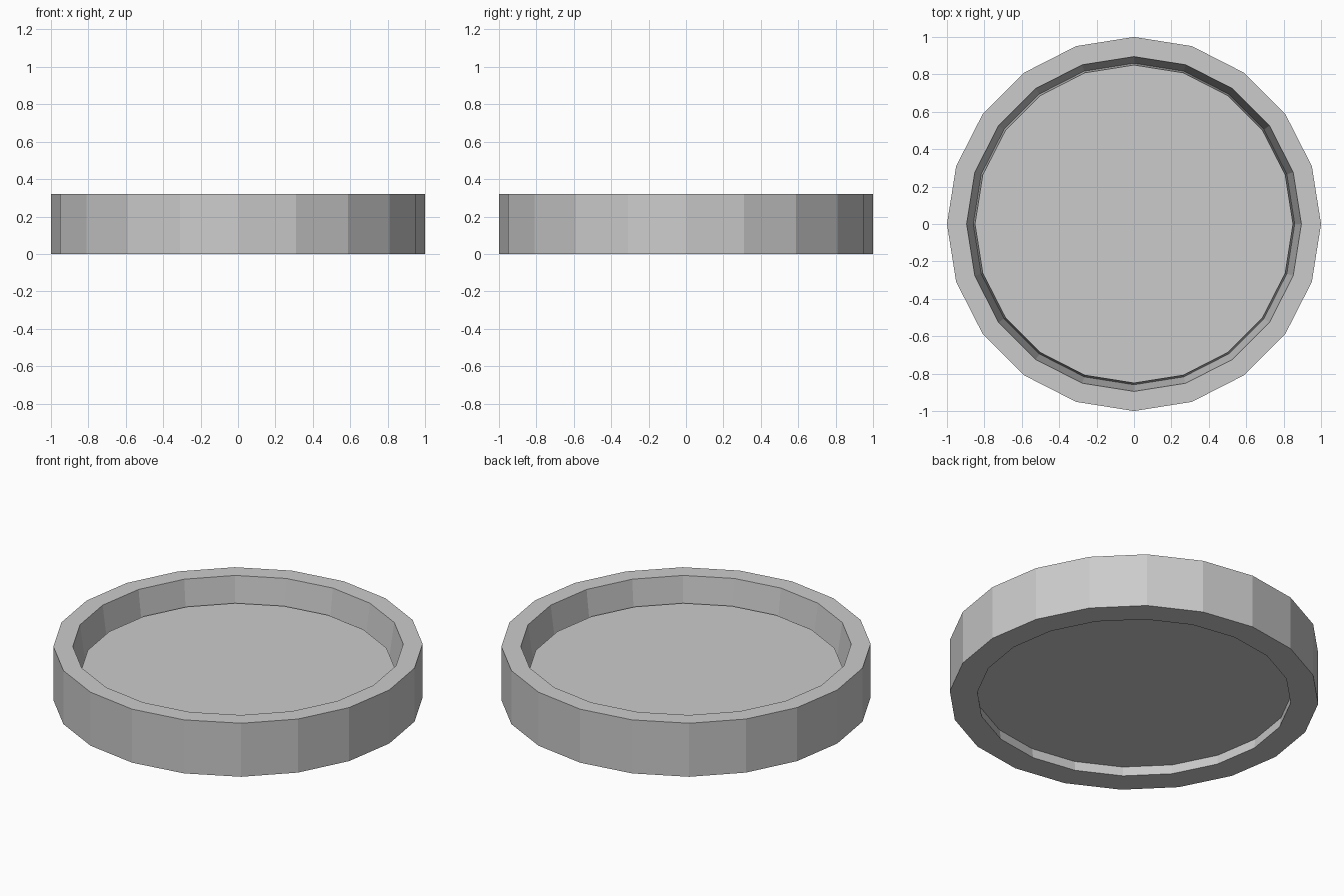
import bpy, bmesh, math

if "Cube" in bpy.data.objects:
    bpy.data.objects.remove(bpy.data.objects["Cube"])

SIDES = 20


def ring(bm, radius, z):
    return [bm.verts.new((radius * math.cos(2 * math.pi * i / SIDES),
                          radius * math.sin(2 * math.pi * i / SIDES), z))
            for i in range(SIDES)]


def bridge(bm, a, b):
    for i in range(SIDES):
        j = (i + 1) % SIDES
        bm.faces.new((a[i], a[j], b[j], b[i]))


def finish(name, bm):
    bmesh.ops.recalc_face_normals(bm, faces=bm.faces)
    mesh = bpy.data.meshes.new(name)
    bm.to_mesh(mesh)
    bm.free()
    obj = bpy.data.objects.new(name, mesh)
    bpy.context.collection.objects.link(obj)
    return obj


# Outer rim: straight outside, inside wall widening towards the top
bm = bmesh.new()
profile = [(1.0, 0.0), (1.0, 0.32), (0.895, 0.32), (0.85, 0.0)]
rings = [ring(bm, r, z) for r, z in profile]
for k in range(len(rings)):
    bridge(bm, rings[k], rings[(k + 1) % len(rings)])
finish("tray_rim", bm)

# Floor plate: slightly tapered disc held inside the rim
bm = bmesh.new()
low = ring(bm, 0.86, 0.06)
high = ring(bm, 0.85, 0.175)
bridge(bm, low, high)
bm.faces.new(low[::-1])
bm.faces.new(high)
finish("tray_floor", bm)
